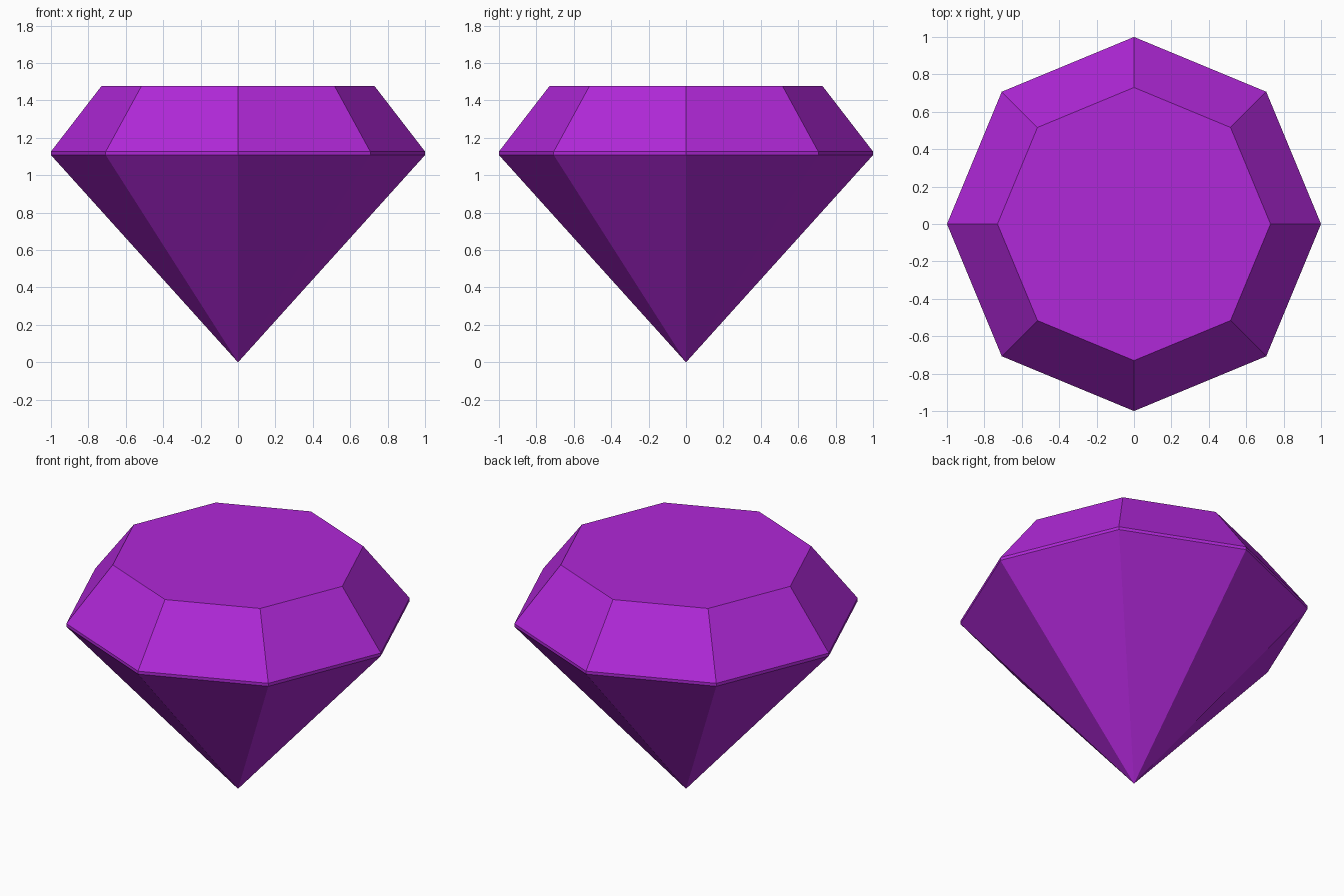
import bpy, bmesh, math

if "Cube" in bpy.data.objects:
    bpy.data.objects.remove(bpy.data.objects["Cube"])

SIDES = 8
# Profile rings from girdle bottom up to the table: (radius, height)
RINGS = [(1.0, 1.108), (1.0, 1.127), (0.73, 1.477)]

bm = bmesh.new()
tip = bm.verts.new((0, 0, 0))
rings = [[bm.verts.new((r * math.cos(math.tau * i / SIDES),
                        r * math.sin(math.tau * i / SIDES), z))
          for i in range(SIDES)] for r, z in RINGS]

for i in range(SIDES):
    j = (i + 1) % SIDES
    # Pavilion facet down to the point
    bm.faces.new((tip, rings[0][j], rings[0][i]))
    # Girdle and crown facets
    for low, high in zip(rings, rings[1:]):
        bm.faces.new((low[i], low[j], high[j], high[i]))
# Flat table on top
bm.faces.new(rings[-1])
bmesh.ops.recalc_face_normals(bm, faces=bm.faces)

mesh = bpy.data.meshes.new("cut_gem")
bm.to_mesh(mesh)
bm.free()
gem = bpy.data.objects.new("cut_gem", mesh)
bpy.context.collection.objects.link(gem)

# Purple gem colour
purple = bpy.data.materials.new("purple_gem")
purple.diffuse_color = (0.434, 0.021, 0.686, 1)
purple.use_nodes = True
purple.node_tree.nodes["Principled BSDF"].inputs["Base Color"].default_value = purple.diffuse_color
mesh.materials.append(purple)
